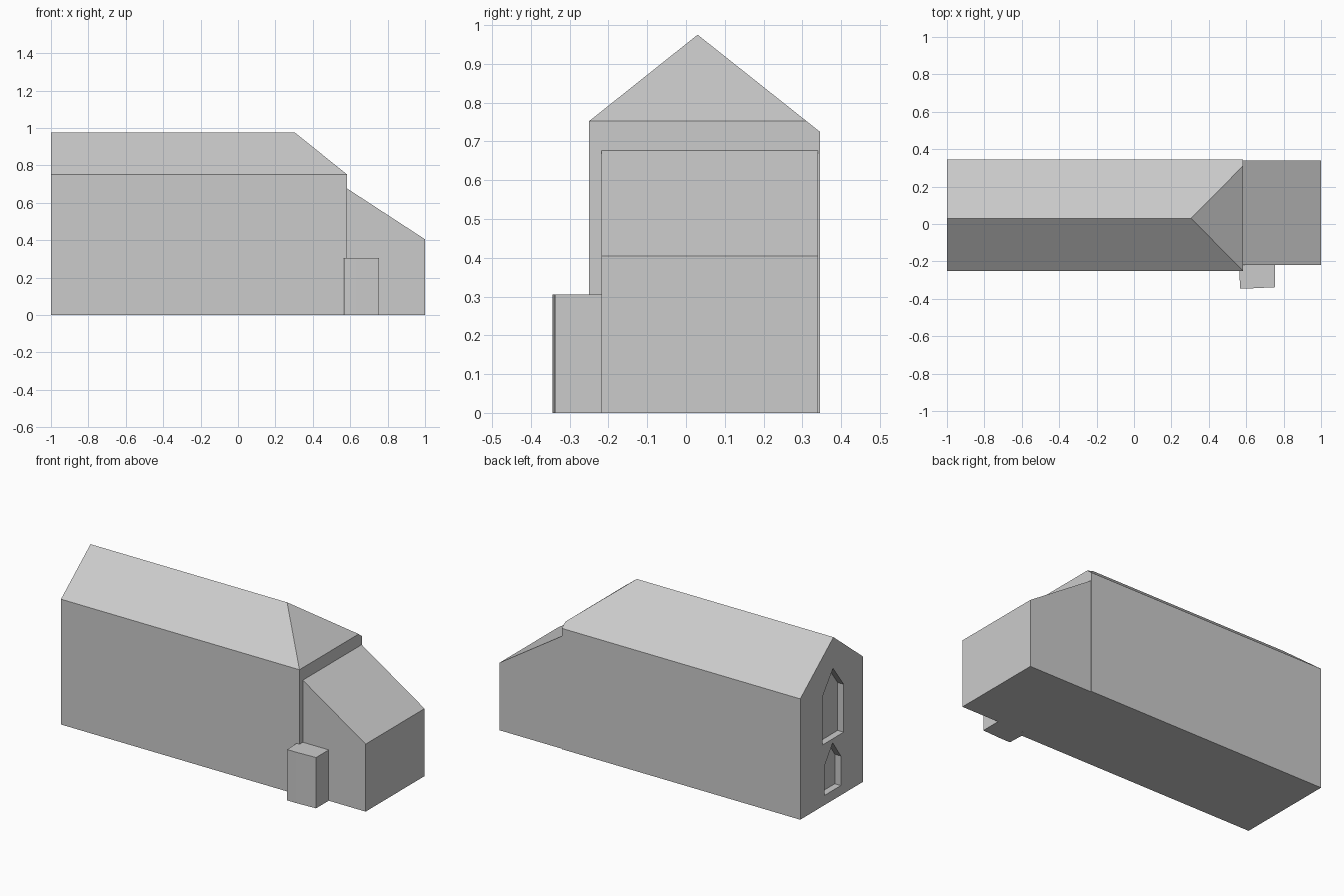
import bpy
import bmesh
from mathutils import Vector

if "Cube" in bpy.data.objects:
    bpy.data.objects.remove(bpy.data.objects["Cube"])

stone = bpy.data.materials.new("pale grey stone")
stone.diffuse_color = (0.6, 0.6, 0.6, 1)
stone.use_nodes = True
stone.node_tree.nodes["Principled BSDF"].inputs["Base Color"].default_value = stone.diffuse_color


def prism(name, points, axis, start, end, cut=None):
    """Extrude a flat profile along an axis; cut = (point, normal) slices a corner off."""
    def place(p, d):
        q = list(p)
        q.insert(axis, d)
        return Vector(q)

    bm = bmesh.new()
    face = bm.faces.new([bm.verts.new(place(p, start)) for p in points])
    new = bmesh.ops.extrude_face_region(bm, geom=[face])["geom"]
    shift = place((0, 0), end - start)
    bmesh.ops.translate(bm, vec=shift, verts=[v for v in new if isinstance(v, bmesh.types.BMVert)])
    if cut:
        geom = bm.verts[:] + bm.edges[:] + bm.faces[:]
        sliced = bmesh.ops.bisect_plane(bm, geom=geom, plane_co=cut[0], plane_no=cut[1],
                                        clear_outer=True)["geom_cut"]
        bmesh.ops.holes_fill(bm, edges=[e for e in sliced if isinstance(e, bmesh.types.BMEdge)])
    bmesh.ops.recalc_face_normals(bm, faces=bm.faces[:])
    mesh = bpy.data.meshes.new(name)
    bm.to_mesh(mesh)
    bm.free()
    mesh.materials.append(stone)
    obj = bpy.data.objects.new(name, mesh)
    bpy.context.collection.objects.link(obj)
    return obj


# Nave: gabled at the left end, hipped at the right end
nave = prism("nave",
             [(-0.25, 0), (0.345, 0), (0.345, 0.725), (0.03, 0.975), (-0.25, 0.752)],
             0, -1.0, 0.583,
             cut=((0.305, 0, 0.975), Vector((0.223, 0, 0.278)).normalized()))

# Pointed window recesses in the gable wall: centre, half width, sill, spring, apex
windows = [("upper_window_cutter", 0.034, 0.101, 0.368, 0.655, 0.79),
           ("lower_window_cutter", 0.037, 0.077, 0.058, 0.235, 0.344)]
for name, mid, half, sill, spring, apex in windows:
    cutter = prism(name, [(mid - half, sill), (mid + half, sill), (mid + half, spring),
                          (mid, apex), (mid - half, spring)], 0, -1.1, -0.96)
    cutter.hide_render = True
    mod = nave.modifiers.new(name, 'BOOLEAN')
    mod.operation = 'DIFFERENCE'
    mod.solver = 'EXACT'
    mod.object = cutter
    bpy.context.view_layer.objects.active = nave
    bpy.ops.object.modifier_apply(modifier=mod.name)
    bpy.data.objects.remove(cutter)

# Chancel: lean-to block with a sloping roof
prism("chancel", [(0.583, 0), (1.0, 0), (1.0, 0.405), (0.583, 0.677)], 1, -0.218, 0.34)

# Porch: low, slightly skewed block in the corner
prism("porch", [(0.563, -0.24), (0.567, -0.344), (0.63, -0.344), (0.755, -0.338), (0.755, -0.21),
                (0.6, -0.21)], 2, 0, 0.305)
